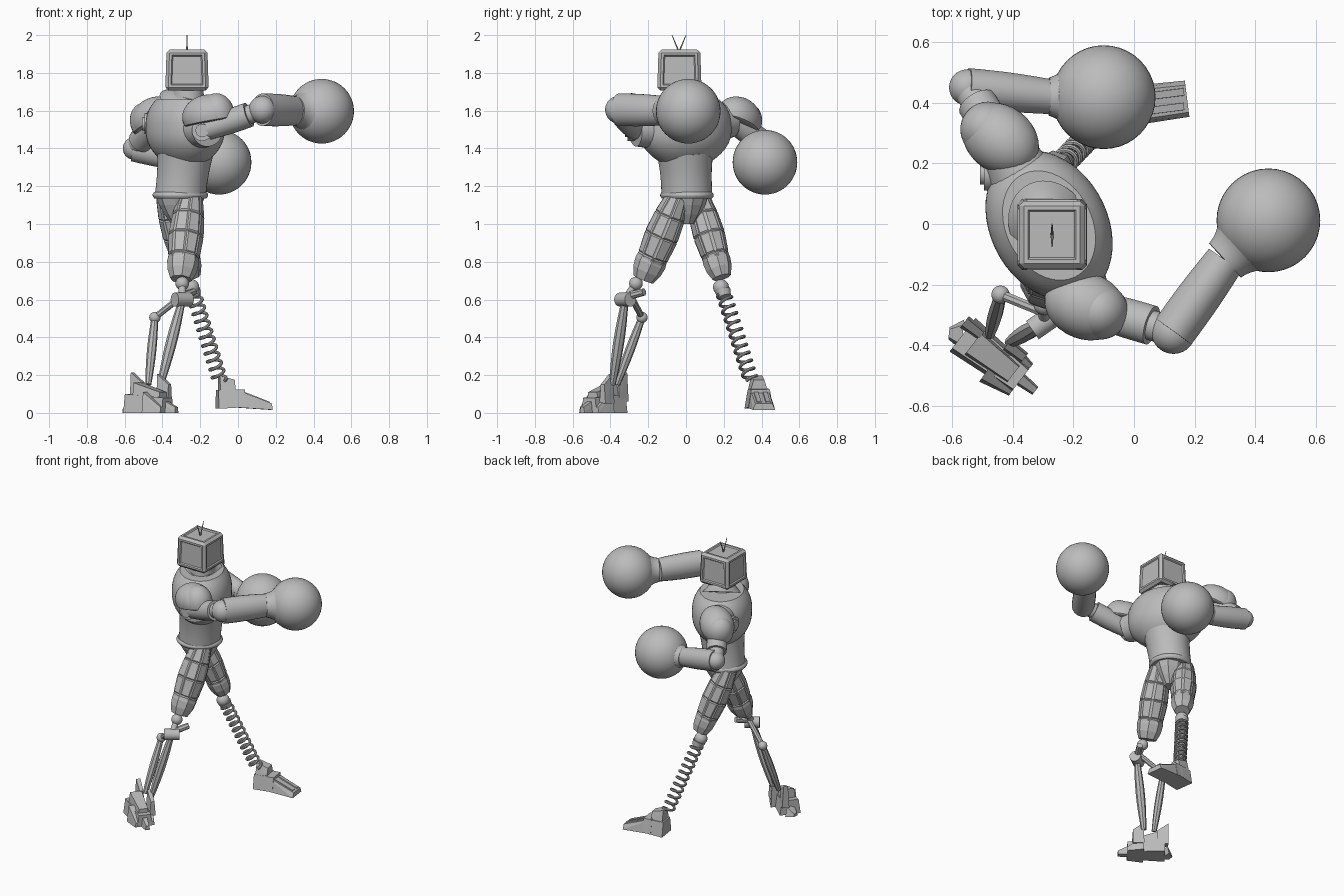
import bpy, bmesh, math
from mathutils import Vector, Matrix

old = bpy.data.objects.get("Cube")
if old:
    bpy.data.objects.remove(old, do_unlink=True)

grey = bpy.data.materials.new("plain grey")
grey.use_nodes = True
tone = (.5, .5, .5, 1)
grey.diffuse_color = tone
grey.node_tree.nodes["Principled BSDF"].inputs["Base Color"].default_value = tone

UP = Vector((0, 0, 1))
FACING = Vector((.88, .47, 0))   # direction the chest faces


def at(x, y, z):
    return Vector((x, y, z))


def finish(name, bm, smooth=True):
    bmesh.ops.recalc_face_normals(bm, faces=bm.faces[:])
    mesh = bpy.data.meshes.new(name)
    bm.to_mesh(mesh)
    bm.free()
    mesh.materials.append(grey)
    if smooth:
        mesh.shade_smooth()
        mesh.set_sharp_from_angle(angle=math.radians(35))
    obj = bpy.data.objects.new(name, mesh)
    bpy.context.collection.objects.link(obj)


def loft(name, stations, sides=24, ref=UP, smooth=True, inset=0):
    """Skin elliptical rings; each station is a centre, a radius along ref and one across."""
    bm = bmesh.new()
    last = len(stations) - 1
    rings = []
    for i, (centre, along, across) in enumerate(stations):
        t = (stations[min(i + 1, last)][0] - stations[max(i - 1, 0)][0]).normalized()
        a = (ref - t * ref.dot(t)).normalized()
        b = t.cross(a)
        angles = [math.tau * (k + .5) / sides for k in range(sides)]
        rings.append([bm.verts.new(centre + a * math.cos(w) * along + b * math.sin(w) * across)
                      for w in angles])
    walls = []
    for low, high in zip(rings, rings[1:]):
        for k in range(sides):
            n = (k + 1) % sides
            walls.append(bm.faces.new((low[k], low[n], high[n], high[k])))
    bm.faces.new(rings[0][::-1])
    bm.faces.new(rings[-1])
    if inset:
        bmesh.ops.recalc_face_normals(bm, faces=bm.faces[:])
        bmesh.ops.inset_individual(bm, faces=walls, thickness=inset, depth=inset * .6)
    finish(name, bm, smooth)


def limb(name, start, end, first, last, bulge=0, flat=1, steps=8, **options):
    """Straight tapered part whose radius swells by bulge in the middle."""
    stations = []
    for i in range(steps + 1):
        t = i / steps
        r = first + (last - first) * t + bulge * math.sin(math.pi * t)
        stations.append((start.lerp(end, t), r, r * flat))
    loft(name, stations, **options)


def ball(name, loc, r):
    bm = bmesh.new()
    bmesh.ops.create_uvsphere(bm, u_segments=40, v_segments=24, radius=r,
                              matrix=Matrix.Translation(loc))
    finish(name, bm)


def dome(name, loc, x, size):
    """Ellipsoid shell cut flat underneath, long axis along x."""
    y = UP.cross(x).normalized()
    basis = Matrix((x, y, x.cross(y))).transposed()
    bm = bmesh.new()
    bmesh.ops.create_uvsphere(bm, u_segments=32, v_segments=20, radius=1)
    for v in bm.verts:
        v.co.z = max(v.co.z, -.35)
        v.co = basis @ (v.co * Vector(size)) + loc
    finish(name, bm)


def wedge(name, start, end, halves, heights, narrow=.65):
    """Block on a line from start to end, tapering in width, height and towards the top."""
    across = UP.cross(end - start).normalized()
    bm = bmesh.new()
    for base, half, height in zip((start, end), halves, heights):
        for s in (-half, half):
            bm.verts.new(base + across * s)
            bm.verts.new(base + across * s * narrow + UP * height)
    bmesh.ops.convex_hull(bm, input=bm.verts[:])
    finish(name, bm, False)


# Head: chamfered box with recessed panels
bm = bmesh.new()
bmesh.ops.create_cube(bm, size=1)
for v in bm.verts:
    taper = .94 if v.co.z > 0 else 1
    v.co = at(v.co.x * .23 * taper, v.co.y * .235 * taper, v.co.z * .215) + at(-.27, -.035, 1.815)
bmesh.ops.bevel(bm, geom=bm.edges[:], offset=.016, segments=1, affect='EDGES')
panels = [f for f in bm.faces if f.calc_area() > .02]
bmesh.ops.inset_individual(bm, faces=panels, thickness=.018, depth=0)
bmesh.ops.inset_individual(bm, faces=panels, thickness=.008, depth=-.008)
finish("head", bm, False)
crown = at(-.27, -.037, 1.91)
for name, s in (("antenna_left", 1), ("antenna_right", -1)):
    limb(name, crown, crown + at(0, s * .037, .09), .005, .002, sides=6, ref=FACING)

# Torso: barrel chest over a narrow waist
core = at(-.28, -.005, 0)
barrel = []
for i in range(17):
    t = i / 16
    swell = 1 - .35 * abs(2 * t - 1.1) ** 2.5
    barrel.append((core + UP * (1.33 + .33 * t), .193 * swell, .26 * swell))
loft("chest", barrel, sides=48, ref=FACING)
limb("collar", core + UP * 1.64, at(-.265, -.03, 1.7), .13, .08, -.01, 1.3, sides=40, ref=FACING)
limb("neck", at(-.265, -.03, 1.6), at(-.265, -.03, 1.74), .09, .08, sides=32, ref=FACING)
hips = at(-.305, .005, 1.15)
limb("waist", hips, core + UP * 1.38, .135, .15, -.006, 1, sides=40, ref=FACING)
limb("belt", hips - UP * .015, hips + UP * .02, .14, .14, .01, .93, sides=40, ref=FACING)
limb("pelvis", hips - UP * .15, hips, .05, .14, .01, .75, 3, sides=10, ref=FACING, smooth=False)


def arm(side, shoulder, elbow, wrist, glove, pad, pad_axis, thick, flat):
    """Shoulder pad, upper arm, forearm and round glove."""
    part = side + "_"
    limb(part + "shoulder_socket", (core + UP * 1.52).lerp(shoulder, .65), shoulder, .11, .09)
    axis = pad_axis.normalized()
    dome(part + "shoulder_pad", pad, axis, (.14, .11, .11))
    dome(part + "shoulder_pad_tip", pad + axis * .055, axis, (.09, .092, .108))
    limb(part + "upper_arm", shoulder, shoulder.lerp(elbow, .75), .055, .066, .004)
    limb(part + "elbow_pin", shoulder.lerp(elbow, .7), elbow, .05, .05)
    ball(part + "elbow", elbow, thick * .85)
    limb(part + "forearm", elbow, wrist, thick, thick * .9, .004, flat)
    limb(part + "cuff", wrist, wrist.lerp(glove, .5), thick * .9, .135, -.012)
    ball(part + "glove", glove, .171)


# Right arm stretched forward, left arm folded across the body
arm("right", at(-.16, -.27, 1.5), at(.13, -.355, 1.605), at(.3, -.12, 1.6), at(.443, .012, 1.597),
    at(-.16, -.27, 1.575), at(.92, -.35, .18), .086, .85)
arm("left", at(-.42, .24, 1.55), at(-.55, .45, 1.4), at(-.28, .42, 1.342), at(-.1, .418, 1.327),
    at(-.44, .28, 1.56), at(-.75, .58, -.4), .07, .92)
for name, hub, out in (("right", at(-.19, -.24, 1.495), at(0, -.07, 0)),
                       ("left", at(-.43, .165, 1.53), at(-.065, 0, 0))):
    limb(name + "_shoulder_disc", hub, hub + out, .055, .055)
    limb(name + "_shoulder_bolt", hub, hub + out * 1.2, .035, .035)


def thigh(side, hip, knee, first, last, bulge):
    """Eight-sided plated thigh with a guard above the knee."""
    look = dict(sides=8, ref=FACING, smooth=False)
    limb(side + "_thigh", hip, knee, first, last, bulge, .96, 4, inset=.01, **look)
    limb(side + "_thigh_guard", hip.lerp(knee, .72), hip.lerp(knee, 1.03), last * 1.35, last,
         .015, 1, 3, **look)


# Right leg: knee joint and twin strut shin
thigh("right", at(-.25, -.04, 1.15), at(-.3, -.22, .72), .06, .058, .032)
knee = at(-.295, -.265, .685)
hinge = at(-.295, -.322, .6)
knob = at(-.44, -.233, .505)
ball("right_knee_ball", knee, .036)
limb("right_knee_stem", knee, hinge, .02, .02)
limb("right_knee_hinge", hinge - at(.04, .028, 0), hinge + at(.04, .028, 0), .037, .037)
limb("right_knee_link", hinge + at(0, .03, .02), knob, .017, .017, sides=8, smooth=False)
limb("right_link_arm", hinge + at(.01, .02, .02), hinge + at(.06, .1, .04), .022, .02, sides=8)
ball("right_link_knob", knob, .03)
limb("right_shin_strut", hinge, at(-.41, -.39, .15), .018, .017, .012, sides=8, ref=FACING, smooth=False)
limb("right_calf_strut", knob, at(-.475, -.365, .15), .018, .016, .008, sides=8, ref=FACING, smooth=False)

# Right foot: faceted sole, ankle cuffs and a fan of toes
heel, tip = at(-.565, -.365, 0), at(-.325, -.55, 0)
across = UP.cross(tip - heel).normalized()
wedge("right_foot_sole", heel, heel.lerp(tip, .8), (.07, .05), (.1, .08), .8)
wedge("right_foot_arch", heel.lerp(tip, .15), heel.lerp(tip, .7), (.06, .045), (.16, .11))
wedge("right_foot_spur", heel, heel - at(.045, -.005, 0), (.05, .02), (.06, .02))
for name, s in (("right_inner_toe", -1), ("right_middle_toe", 0), ("right_outer_toe", 1)):
    root = heel.lerp(tip, .45) + across * s * .055
    end = heel.lerp(tip, 1 - .2 * abs(s)) + across * s * .05
    wedge(name, root, end, (.034, .016), (.11, .03))
for name, spot in (("right_outer_cuff", at(-.53, -.345, .06)), ("right_inner_cuff", at(-.39, -.42, .05))):
    wedge(name, spot - (tip - heel) * .12, spot + (tip - heel) * .12, (.024, .02), (.155, .1), .6)

# Left leg: spring shin
thigh("left", at(-.375, .06, 1.15), at(-.25, .185, .73), .058, .05, .03)
ball("left_knee_ball", at(-.247, .185, .665), .042)
top, base = at(-.235, .2, .63), at(-.095, .345, .17)
along = (base - top).normalized()
side = along.cross(UP).normalized()
other = along.cross(side)
turns, steps = 11, 20
coil = []
for i in range(turns * steps + 1):
    w = math.tau * i / steps
    centre = top.lerp(base, i / (turns * steps))
    coil.append((centre + (side * math.cos(w) + other * math.sin(w)) * .036, .0085, .0085))
loft("left_shin_spring", coil, sides=8, ref=along)
limb("left_spring_cap", top - along * .02, top + along * .015, .042, .035)

# Left foot: block heel, sloping toe and two raised strips
back, arch, front = at(-.11, .375, .022), at(-.03, .387, .03), at(.175, .413, .016)
wedge("left_heel", back, arch + at(.06, .008, 0), (.066, .066), (.1, .095), .75)
wedge("left_toe", arch, front, (.066, .06), (.1, .033), .75)
wedge("left_ankle_mount", back + at(.01, 0, .09), arch + at(.01, 0, .08), (.05, .048), (.085, .065), .6)
for name, s in (("left_toe_strip_outer", 1), ("left_toe_strip_inner", -1)):
    shift = at(0, s * .024, 0)
    wedge(name, arch.lerp(front, .3) + shift + UP * .07, arch.lerp(front, .95) + shift + UP * .03,
          (.013, .013), (.016, .013), .9)
